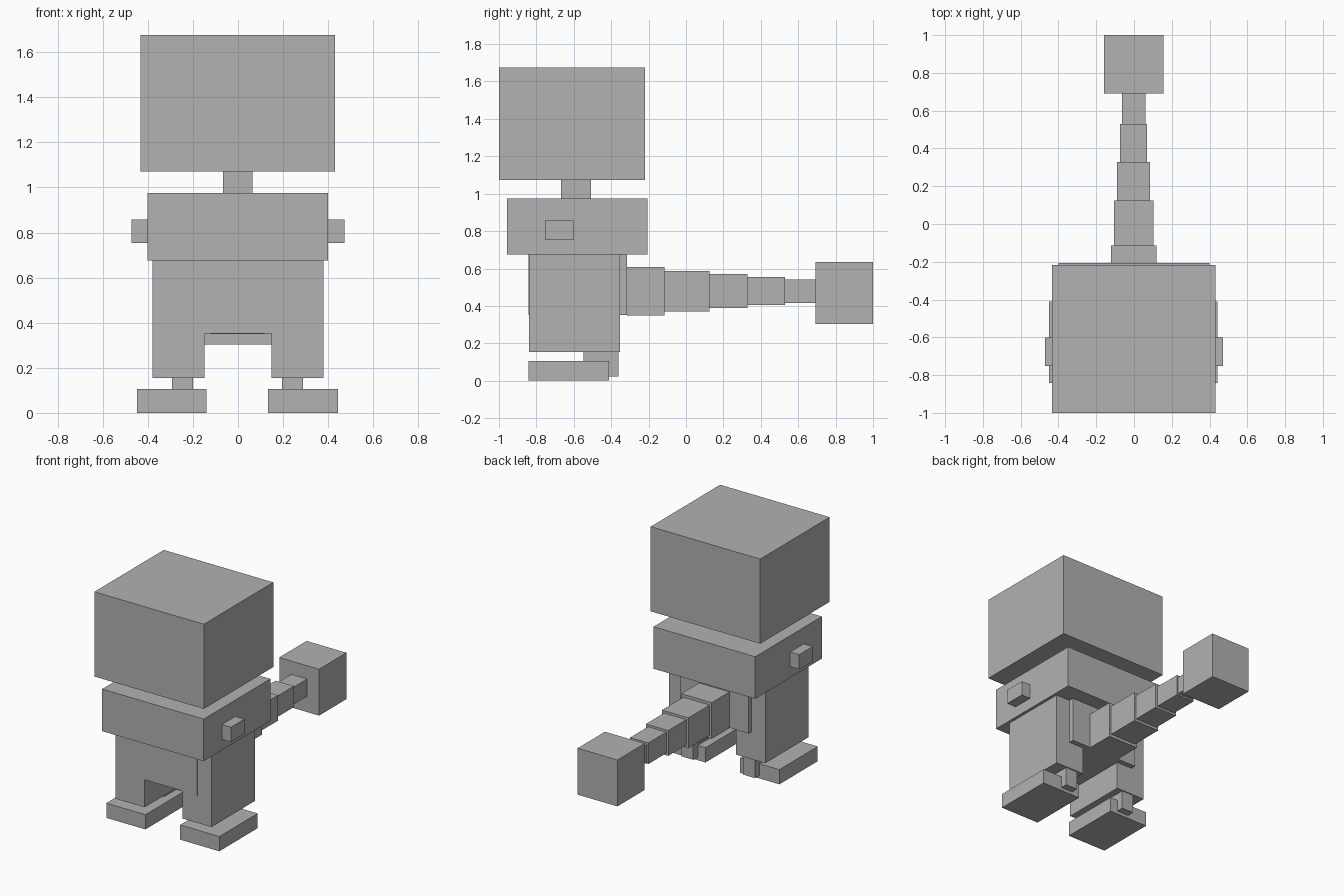
import bpy, bmesh

grey = bpy.data.materials.new("plain_grey")
grey.diffuse_color = (0.445, 0.445, 0.445, 1)


def box(name, x, y, z):
    """Axis-aligned box from (min, max) ranges."""
    bm = bmesh.new()
    bmesh.ops.create_cube(bm, size=1)
    for v in bm.verts:
        for i, (lo, hi) in enumerate((x, y, z)):
            v.co[i] = lo if v.co[i] < 0 else hi
    mesh = bpy.data.meshes.new(name)
    bm.to_mesh(mesh)
    bm.free()
    mesh.materials.append(grey)
    obj = bpy.data.objects.new(name, mesh)
    bpy.context.collection.objects.link(obj)
    return obj


def pair(name, x, y, z, shift=0.0):
    """Right box and its mirrored left twin."""
    box(name + "_right", (x[0] + shift, x[1] + shift), y, z)
    box(name + "_left", (-x[1] + shift, -x[0] + shift), y, z)


# Head, neck and chest
box("head", (-0.433, 0.431), (-1.0, -0.218), (1.072, 1.676))
box("neck", (-0.066, 0.064), (-0.668, -0.508), (0.975, 1.072))
box("chest", (-0.401, 0.4), (-0.958, -0.207), (0.675, 0.975))

# Belly between the thighs, just proud of them
box("belly", (-0.272, 0.268), (-0.843, -0.315), (0.352, 0.675))

# Arm stubs, legs and feet
pair("arm_stub", (0.4, 0.472), (-0.753, -0.602), (0.753, 0.858))
pair("thigh", (0.149, 0.379), (-0.84, -0.352), (0.154, 0.675))
pair("ankle", (0.197, 0.291), (-0.547, -0.36), (0.022, 0.154), -0.002)
pair("foot", (0.137, 0.446), (-0.843, -0.411), (0.0, 0.105), -0.003)

# Tapering tail: y start, y end, half width, z bottom, z top
tail = [
    (-0.315, -0.115, 0.120, 0.350, 0.608),
    (-0.115, 0.125, 0.104, 0.371, 0.587),
    (0.125, 0.328, 0.088, 0.389, 0.570),
    (0.328, 0.530, 0.072, 0.404, 0.554),
    (0.530, 0.692, 0.062, 0.415, 0.540),
]
for i, (y0, y1, w, z0, z1) in enumerate(tail):
    box(f"tail_segment_{i + 1}", (-w - 0.002, w - 0.002), (y0, y1), (z0, z1))

# Block at the tail's end
box("tail_tip", (-0.159, 0.155), (0.692, 1.0), (0.304, 0.635))
